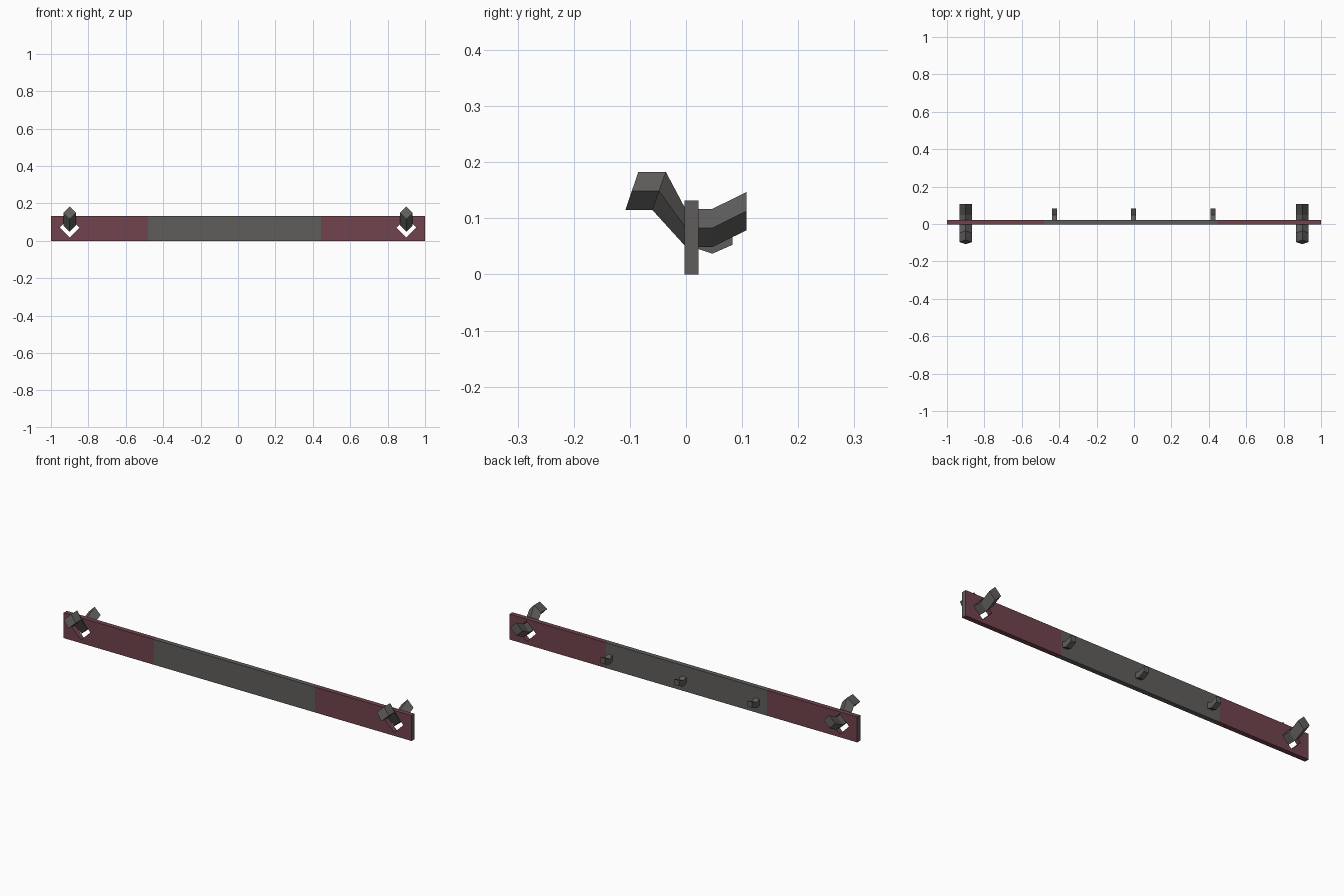
import bpy, bmesh
from mathutils import Vector

cube = bpy.data.objects.get("Cube")
if cube:
    bpy.data.objects.remove(cube, do_unlink=True)


def material(name, colour):
    m = bpy.data.materials.new(name)
    m.use_nodes = True
    rgba = (*colour, 1)
    m.diffuse_color = rgba
    bsdf = m.node_tree.nodes["Principled BSDF"]
    bsdf.inputs["Base Color"].default_value = rgba
    bsdf.inputs["Roughness"].default_value = 0.8
    return m


GREY = material("dark grey metal", (0.115, 0.111, 0.107))
MAROON = material("maroon paint", (0.165, 0.057, 0.075))

FRONT, BACK, HEIGHT = -0.003, 0.022, 0.132
HOOK_X = 0.9


def finish(bm, name, mats):
    bmesh.ops.recalc_face_normals(bm, faces=bm.faces)
    mesh = bpy.data.meshes.new(name)
    bm.to_mesh(mesh)
    bm.free()
    for m in mats:
        mesh.materials.append(m)
    ob = bpy.data.objects.new(name, mesh)
    bpy.context.scene.collection.objects.link(ob)
    return ob


def panel(name, x0, x1, mats, hole_x=None):
    """Board section, optionally pierced by a diamond slot."""
    bm = bmesh.new()
    loops = [[(x0, 0), (x1, 0), (x1, HEIGHT), (x0, HEIGHT)]]
    if hole_x is not None:
        r, z = 0.053, 0.07
        loops.append([(hole_x - r, z), (hole_x, z - r), (hole_x + r, z), (hole_x, z + r)])
    edges = []
    for loop in loops:
        vs = [bm.verts.new((x, FRONT, z)) for x, z in loop]
        edges += [bm.edges.new((vs[i - 1], vs[i])) for i in range(len(vs))]
    bmesh.ops.triangle_fill(bm, edges=edges, use_beauty=True, normal=Vector((0, -1, 0)))
    out = bmesh.ops.extrude_face_region(bm, geom=bm.faces[:], use_keep_orig=True)
    moved = [g for g in out["geom"] if isinstance(g, bmesh.types.BMVert)]
    bmesh.ops.translate(bm, verts=moved, vec=(0, BACK - FRONT, 0))
    ob = finish(bm, name, mats)
    # unpainted end caps
    if len(mats) > 1:
        for f in ob.data.polygons:
            f.material_index = int(abs(f.normal.x) > 0.9)


def sweep(name, rings):
    """Skin a chain of four-sided rings and close both ends."""
    bm = bmesh.new()
    rows = [[bm.verts.new(p) for p in ring] for ring in rings]
    for a, b in zip(rows, rows[1:]):
        for i in range(4):
            bm.faces.new((a[i - 1], a[i], b[i], b[i - 1]))
    bm.faces.new(rows[0])
    bm.faces.new(rows[-1])
    finish(bm, name, [GREY])


# Board in three painted sections
panel("board_right_end", -1, -0.48, [MAROON, GREY], -HOOK_X)
panel("board_middle", -0.48, 0.445, [GREY])
panel("board_left_end", 0.445, 1, [MAROON, GREY], HOOK_X)

# Diamond-section hooks through the slots: (top y, bottom y, middle z)
hook_path = [(-0.085, -0.108, 0.149), (-0.036, -0.060, 0.149),
             (-0.001, 0.0, 0.083), (0.047, 0.047, 0.083), (0.108, 0.108, 0.113)]
R = 0.034
for side, x in (("right", -HOOK_X), ("left", HOOK_X)):
    sweep(side + "_hook", [[(x, yt, z + R), (x + R, (yt + yb) / 2, z),
                            (x, yb, z - R), (x - R, (yt + yb) / 2, z)]
                           for yt, yb, z in hook_path])

# Small square-section pegs on the back: (y, bottom z)
peg_path = [(BACK - 0.005, 0.047), (0.047, 0.037), (0.083, 0.053)]
W, H = 0.014, 0.03
for name, x in (("right", -0.425), ("middle", -0.003), ("left", 0.422)):
    sweep(name + "_peg", [[(x - W, y, z), (x + W, y, z), (x + W, y, z + H), (x - W, y, z + H)]
                          for y, z in peg_path])
